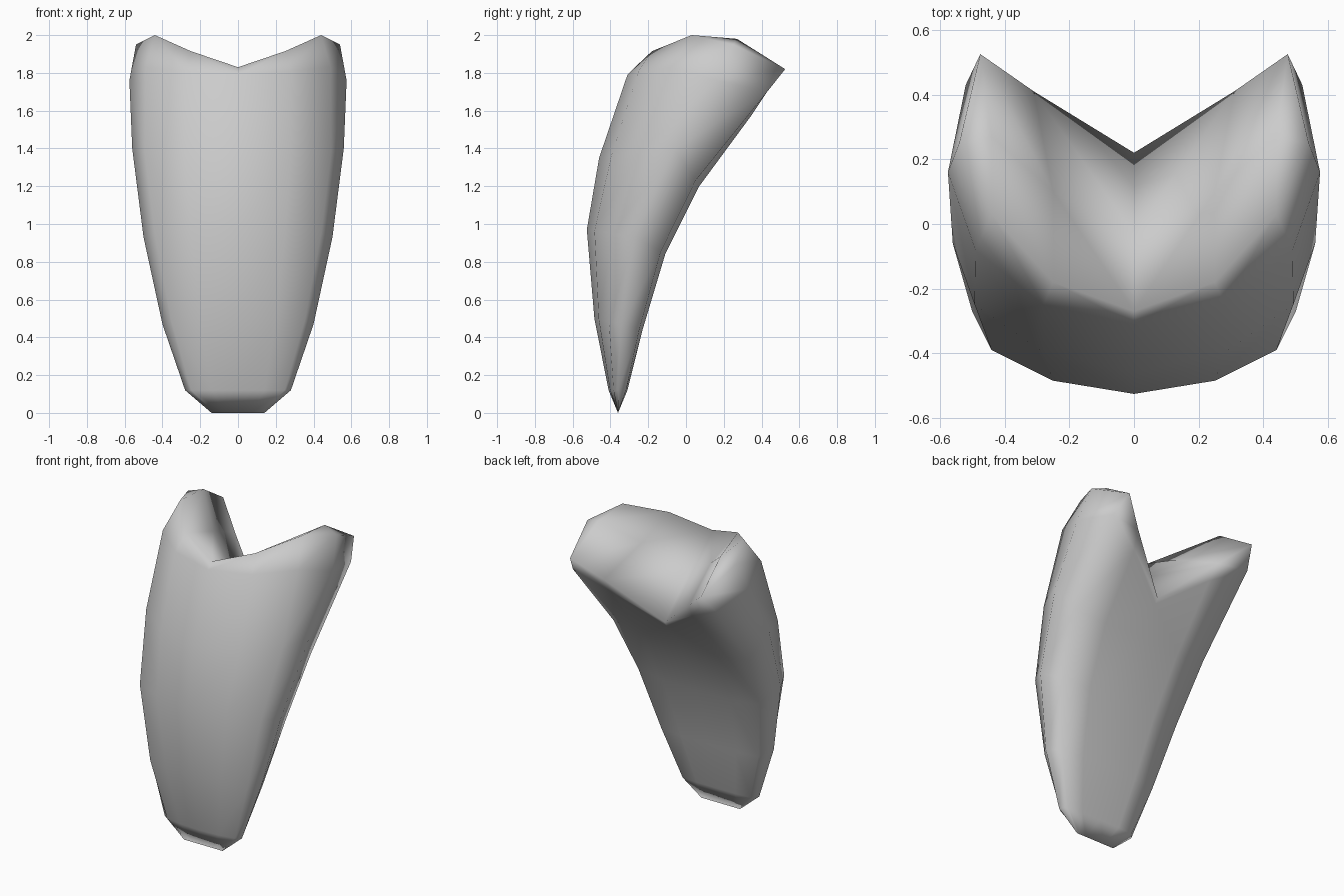
import bpy, bmesh
from mathutils import Vector

if "Cube" in bpy.data.objects:
    bpy.data.objects.remove(bpy.data.objects["Cube"])

# Lower rings of the right half: half width, then (y, z) of front, side and back
rows = [
    (.14, (-.36, .00), (-.36, .00), (-.36, .00)),
    (.28, (-.41, .12), (-.36, .12), (-.31, .12)),
    (.40, (-.485, .50), (-.34, .47), (-.23, .44)),
    (.50, (-.525, .97), (-.27, .93), (-.11, .84)),
    (.56, (-.46, 1.35), (-.06, 1.40), (.07, 1.20)),
]
# Shoulder ring and top rim, from front centre round the side to back centre
shoulder = [(0, -.31, 1.79), (.28, -.25, 1.81), (.49, -.08, 1.83), (.575, .16, 1.76),
            (.52, .43, 1.70), (.29, .35, 1.58), (0, .20, 1.38)]
rim = [(0, -.27, 1.83), (.25, -.18, 1.915), (.44, .03, 2.0), (.54, .25, 1.95),
       (.475, .525, 1.82), (.31, .41, 1.68), (0, .22, 1.41)]
# Middle line of the saddle between the two lobes
saddle = [(0, -.03, 1.64), (.25, .10, 1.82), (.44, .27, 1.98)]


def ring(w, front, side, back):
    f, s, b = Vector(front), Vector(side), Vector(back)
    yz = [f, f.lerp(s, .16), f.lerp(s, .53), s, s.lerp(b, .85), b, b]
    return [(w * k, p.x, p.y) for k, p in zip((0, .5, .88, 1, .88, .5, 0), yz)]


bm = bmesh.new()
rings = [[bm.verts.new(p) for p in r] for r in [ring(*r) for r in rows] + [shoulder, rim]]

# Curved body walls
for lo, hi in zip(rings, rings[1:]):
    for i in range(6):
        bm.faces.new((lo[i], lo[i + 1], hi[i + 1], hi[i]))

# Saddle-shaped top
t = rings[-1]
m = [bm.verts.new(p) for p in saddle]
for i in range(2):
    bm.faces.new((t[i], t[i + 1], m[i + 1], m[i]))
    bm.faces.new((m[i], m[i + 1], t[5 - i], t[6 - i]))
bm.faces.new((t[2], t[3], m[2]))
bm.faces.new((t[3], t[4], m[2]))

# Mirror to the left half and weld the seam and the bottom edge
half = bm.verts[:] + bm.edges[:] + bm.faces[:]
bmesh.ops.mirror(bm, geom=half, axis='X', merge_dist=.001)
bmesh.ops.remove_doubles(bm, verts=bm.verts[:], dist=.002)
bmesh.ops.recalc_face_normals(bm, faces=bm.faces[:])

mesh = bpy.data.meshes.new("curved_forked_body")
bm.to_mesh(mesh)
bm.free()
mesh.shade_smooth()
body = bpy.data.objects.new("curved_forked_body", mesh)
bpy.context.collection.objects.link(body)
